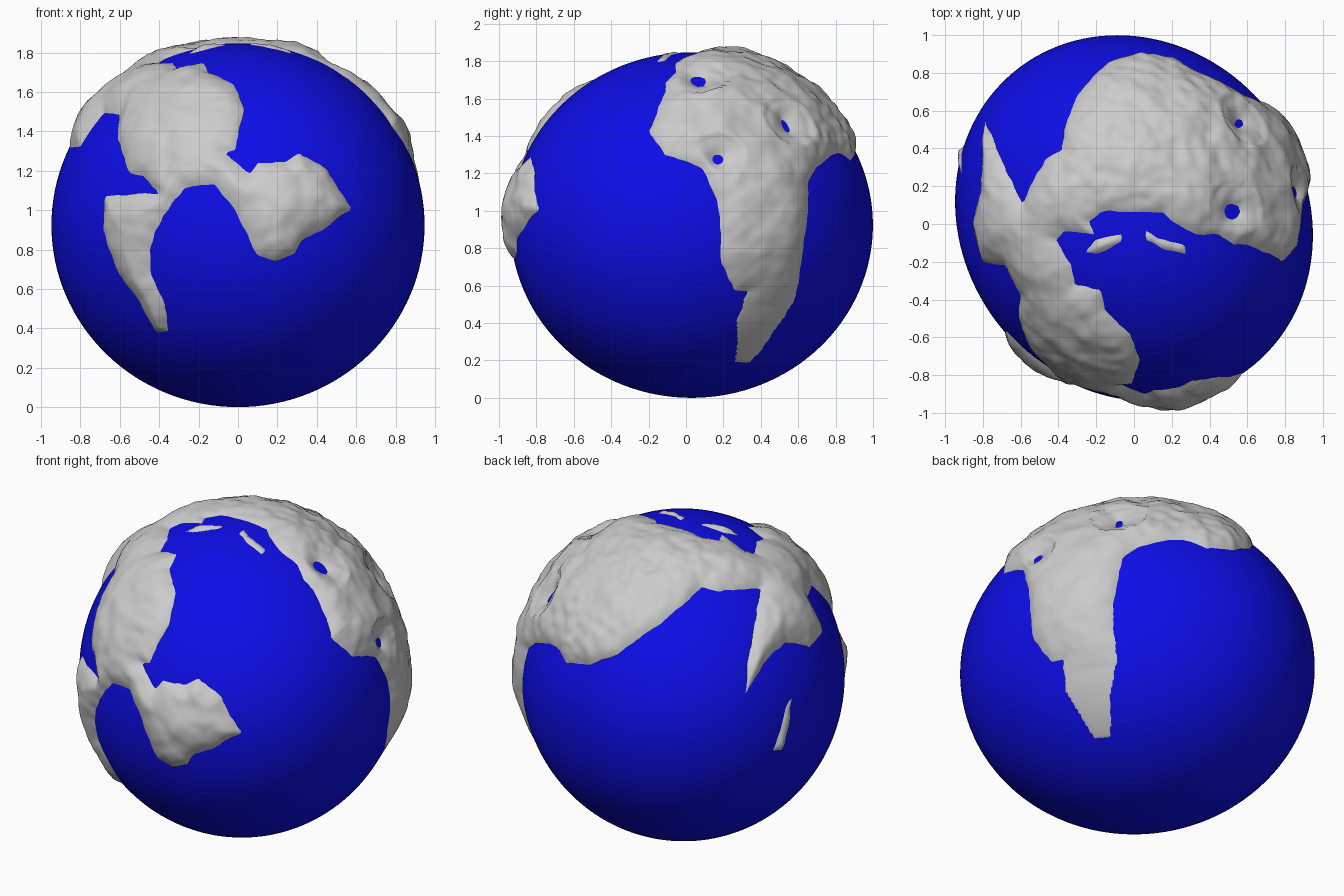
import bpy, bmesh, math
from mathutils import Vector, Matrix, noise

if "Cube" in bpy.data.objects:
    bpy.data.objects.remove(bpy.data.objects["Cube"])

# Slightly squashed and turned globe: unit sphere -> world
R = Matrix.Rotation(math.radians(-52), 3, 'Z')
M = R @ Matrix.Diagonal((1.003, 0.9115, 0.9235)) @ R.transposed()
INV = M.inverted()
C = Vector((0, 0.03, 0.9235))


def material(name, col):
    m = bpy.data.materials.new(name)
    m.diffuse_color = (*col, 1)
    m.use_nodes = True
    m.node_tree.nodes["Principled BSDF"].inputs["Base Color"].default_value = m.diffuse_color
    return m


def lift(view, a, b):
    """Put a point drawn in one view onto the unit sphere."""
    p, v = {'front': (Vector((a, 0, b)), Vector((0, -1, 0))),
            'right': (Vector((0, a, b)), Vector((1, 0, 0))),
            'left': (Vector((0, a, b)), Vector((-1, 0, 0))),
            'top': (Vector((a, b, 0)), Vector((0, 0, 1)))}[view]
    p, v = INV @ (p - C), INV @ v
    A, B, D = v.dot(v), p.dot(v), p.dot(p) - 1
    t = (-B + math.sqrt(max(0, B * B - A * D))) / A
    return (p + t * v).normalized()


class Patch:
    """Coast outline on the sphere, with a signed distance to its edge."""
    def __init__(self, view, pts):
        dirs = [lift(view, a, b) for a, b in pts]
        self.c = sum(dirs, Vector()).normalized()
        self.e1 = self.c.orthogonal().normalized()
        self.e2 = self.c.cross(self.e1)
        self.reach = math.cos(min(3.1, max(self.c.angle(d) for d in dirs) + 0.1))
        q = [self.flat(d) for d in dirs]
        self.edges = list(zip(q, q[1:] + q[:1]))

    def flat(self, u):
        a = math.acos(max(-1, min(1, u.dot(self.c))))
        x, y = u.dot(self.e1), u.dot(self.e2)
        k = a / max(1e-9, math.hypot(x, y))
        return x * k, y * k

    def dist(self, u):
        if u.dot(self.c) < self.reach:
            return -1
        x, y = self.flat(u)
        inside, best = False, 9
        for (ax, ay), (bx, by) in self.edges:
            dx, dy = bx - ax, by - ay
            t = ((x - ax) * dx + (y - ay) * dy) / (dx * dx + dy * dy + 1e-12)
            t = max(0, min(1, t))
            best = min(best, (x - ax - t * dx) ** 2 + (y - ay - t * dy) ** 2)
            if (ay > y) != (by > y) and x < ax + (y - ay) * dx / dy:
                inside = not inside
        return math.sqrt(best) * (1 if inside else -1)


# Northern land seen from the top
north = Patch('top', [
    (-.21, .78), (-.13, .86), (.03, .905), (.21, .88), (.32, .81), (.425, .765), (.56, .69),
    (.7, .6), (.8, .4), (.85, .1), (.84, -.12), (.78, -.2), (.66, -.1), (.53, -.11),
    (.45, -.055), (.32, -.055), (.21, .01), (.16, .06), (-.02, .065), (-.18, .065),
    (-.235, .01), (-.21, -.055), (-.37, -.04), (-.42, -.08), (-.34, -.21), (-.31, -.32),
    (-.18, -.35), (-.155, -.45), (-.02, -.585), (.03, -.72), (0, -.82), (-.2, -.84),
    (-.39, -.8), (-.5, -.69), (-.6, -.51), (-.6, -.37), (-.68, -.22), (-.8, -.2),
    (-.85, 0), (-.81, .18), (-.8, .34), (-.79, .54), (-.75, .47), (-.68, .29), (-.59, .11),
    (-.47, .34), (-.38, .39), (-.37, .5), (-.31, .66)])
# Two continents and the long arm seen from the front
front = Patch('front', [
    (-.61, 1.355), (-.55, 1.19), (-.41, 1.16), (-.41, 1.085), (-.67, 1.065), (-.685, .9),
    (-.6, .67), (-.5, .54), (-.41, .375), (-.355, .385), (-.37, .52), (-.44, .67),
    (-.45, .8), (-.38, .975), (-.27, 1.115), (-.12, 1.13), (-.01, 1.0), (.05, .87),
    (.1, .77), (.185, .74), (.285, .78), (.335, .85), (.46, .92), (.575, 1.01), (.51, 1.1),
    (.46, 1.2), (.31, 1.29), (.235, 1.24), (.1, 1.24), (.06, 1.185), (-.07, 1.29),
    (-.01, 1.305), (.025, 1.51), (-.02, 1.635), (-.12, 1.67), (-.2, 1.73), (-.37, 1.7),
    (-.52, 1.6), (-.6, 1.47)])
# Long southern continent seen from the right
south = Patch('right', [
    (.65, 1.28), (.65, 1.06), (.625, .79), (.58, .52), (.475, .36), (.41, .26), (.34, .19),
    (.26, .19), (.27, .42), (.33, .567), (.26, .58), (.19, .71), (.17, 1.06), (.09, 1.22),
    (.02, 1.26), (-.11, 1.3), (-.19, 1.41), (-.14, 1.57), (-.1, 1.65), (.1, 1.68),
    (.35, 1.66), (.6, 1.55), (.72, 1.4), (.72, 1.27)])
# Islands
islands = [
    Patch('top', [(-.26, -.15), (-.2, -.085), (-.06, -.055), (-.07, -.1), (-.2, -.16)]),
    Patch('top', [(.06, -.035), (.13, -.075), (.27, -.11), (.28, -.16), (.18, -.14), (.07, -.085)]),
    Patch('left', [(.27, 1.12), (.33, 1.07), (.38, .95), (.42, .84), (.36, .83), (.32, .95)])]
land_patches = [north, front, south] + islands


def ring(view, a, b, r):
    return Patch(view, [(a + r * math.cos(i * math.pi / 4), b + r * math.sin(i * math.pi / 4))
                        for i in range(8)])


# Inland lakes
lakes = [ring('top', .52, .065, .045), ring('top', .555, .53, .025), ring('right', .17, 1.275, .028)]


def elevation(u):
    d = max(p.dist(u) for p in land_patches)
    if d < -0.1:
        return -1
    for l in lakes:
        d = min(d, -l.dist(u))
    d += 0.01 * noise.noise(u * 14)
    if d < 0:
        return max(0.6 * d, -0.03)
    h = 0.06 * (1 - math.exp(-d / 0.085))
    h *= 1 + 0.3 * noise.noise(u * 7 + Vector((3, 1, 2)))
    # the back continent is more rugged
    rough = 0.012 if u.y > 0.1 and u.z > 0.4 and u.x < 0.65 else 0.006
    h += rough * noise.noise(u * 16) * min(1, d / 0.08)
    # the southern tail runs almost flush with the sea
    if u.x > 0.4 and u.y > 0:
        h *= max(0.1, min(1, (u.z + 0.5) / 0.35))
    return max(h, 0.001)


def finish(bm, name, mat):
    for f in bm.faces:
        f.smooth = True
    me = bpy.data.meshes.new(name)
    bm.to_mesh(me)
    bm.free()
    me.materials.append(mat)
    ob = bpy.data.objects.new(name, me)
    bpy.context.collection.objects.link(ob)


# Ocean
bm = bmesh.new()
bmesh.ops.create_uvsphere(bm, u_segments=128, v_segments=64, radius=1)
for v in bm.verts:
    v.co = C + M @ v.co
finish(bm, "ocean", material("ocean blue", (0.004, 0.004, 0.8)))

# Land: raised shell, trimmed just below the waterline
bm = bmesh.new()
bmesh.ops.create_icosphere(bm, subdivisions=7, radius=1)
deep = []
for v in bm.verts:
    u = v.co.normalized()
    h = elevation(u)
    if h < -0.016:
        deep.append(v)
    v.co = C + M @ (u * (1 + max(h, -0.03)))
bmesh.ops.delete(bm, geom=deep, context='VERTS')
finish(bm, "land", material("land grey", (0.6, 0.6, 0.6)))
